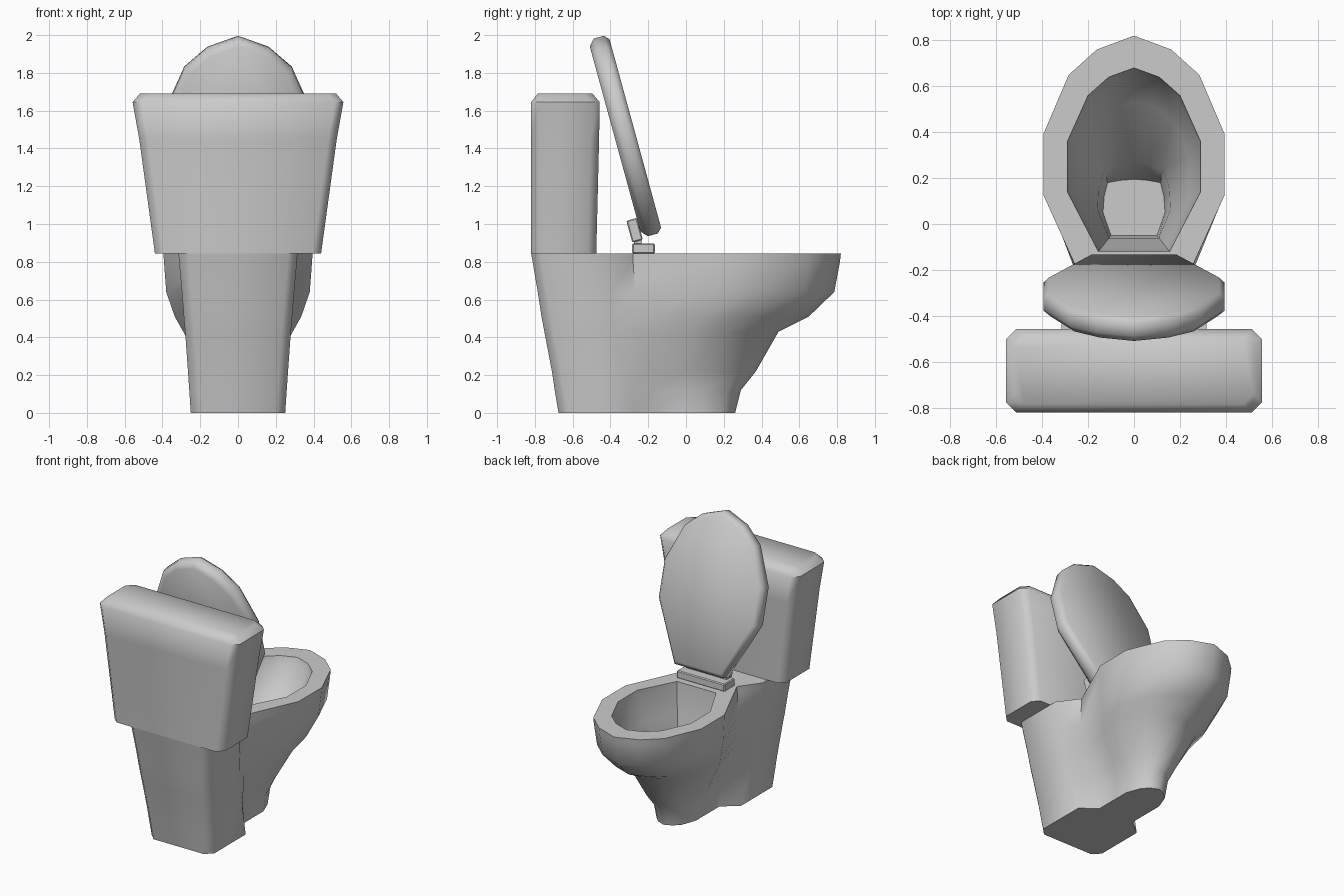
import bpy, bmesh, math
from mathutils import Matrix

if "Cube" in bpy.data.objects:
    bpy.data.objects.remove(bpy.data.objects["Cube"])


def finish(name, bm, angle=40):
    bmesh.ops.recalc_face_normals(bm, faces=bm.faces)
    me = bpy.data.meshes.new(name)
    bm.to_mesh(me)
    bm.free()
    ob = bpy.data.objects.new(name, me)
    bpy.context.collection.objects.link(ob)
    bpy.ops.object.select_all(action='DESELECT')
    ob.select_set(True)
    bpy.context.view_layer.objects.active = ob
    bpy.ops.object.shade_smooth_by_angle(angle=math.radians(angle))
    return ob


def mirrored(half):
    """Close a right-hand half outline across x = 0."""
    return half + [(-x, y) for x, y in reversed(half) if x > 1e-6]


def loft(name, rings, angle=40):
    bm = bmesh.new()
    loops = [[bm.verts.new(p) for p in r] for r in rings]
    n = len(loops[0])
    for a, b in zip(loops, loops[1:]):
        for i in range(n):
            j = (i + 1) % n
            bm.faces.new((a[i], a[j], b[j], b[i]))
    bm.faces.new(loops[0])
    bm.faces.new(loops[-1])
    return finish(name, bm, angle)


def at_z(half, z):
    return [(x, y, z) for x, y in mirrored(half)]


def box(name, centre, size, tilt=0, bevel=0.006):
    bm = bmesh.new()
    bmesh.ops.create_cube(bm, size=1, matrix=Matrix.Translation(centre)
                          @ Matrix.Rotation(tilt, 4, 'X')
                          @ Matrix.Diagonal((*size, 1)))
    bmesh.ops.bevel(bm, geom=bm.edges[:], offset=bevel, segments=1, affect='EDGES')
    return finish(name, bm, 30)


# egg-shaped front shared by bowl and lid: (width fraction, length fraction)
EGG = [(1, .37), (1, .61), (.72, .845), (.41, .945), (0, 1)]


def egg(hw, y0, y1):
    return [(hw * x, y0 + (y1 - y0) * t) for x, t in EGG]


# bowl and pedestal: z, column half width, back y, column front y,
# waist x, waist y, bowl half width, bowl front y
levels = [
    (0, .25, -.675, -.27, .14, -.18, .14, .26),
    (.12, .258, -.695, -.30, .145, -.18, .148, .29),
    (.22, .265, -.71, -.33, .17, -.20, .185, .37),
    (.43, .28, -.75, -.38, .22, -.24, .29, .49),
    (.51, .287, -.765, -.39, .23, -.25, .335, .65),
    (.64, .297, -.785, -.40, .23, -.27, .38, .785),
    (.80, .312, -.812, -.42, .213, -.28, .392, .815),
    (.845, .315, -.82, -.42, .21, -.28, .395, .82),
]
rings = [at_z([(hc - .05, yb), (hc, yb + .05), (hc, yc), (wx, wy)] + egg(hb, wy, yf), z)
         for z, hc, yb, yc, wx, wy, hb, yf in levels]

# inside of the bowl, blending from the rim opening to the drain floor
opening = [(.02, -.12), (.04, -.12), (.06, -.12), (.155, -.12), (.29, .14),
           (.29, .36), (.20, .56), (.11, .64), (0, .68)]
floor = [(.02, -.05), (.04, -.05), (.06, -.05), (.10, -.05), (.135, .05),
         (.13, .12), (.115, .18), (.06, .19), (0, .195)]
for z, k in [(.845, 0), (.80, .03), (.62, .3), (.45, .85), (.25, 1)]:
    rings.append(at_z([(a + (c - a) * k, b + (d - b) * k)
                       for (a, b), (c, d) in zip(opening, floor)], z))
loft("bowl_and_pedestal", rings, 50)

# tank: z, half width, back y, front y
tank = []
for z, hw, yb, yf in [(.845, .44, -.82, -.475), (1.45, .523, -.82, -.46),
                      (1.645, .558, -.82, -.457), (1.69, .52, -.785, -.495)]:
    c = .045
    tank.append(at_z([(hw - c, yb), (hw, yb + c), (hw, yf - c), (hw - c, yf)], z))
loft("tank", tank, 50)

# raised lid, leaning back against the tank
TILT = math.radians(15.3)
s, c = math.sin(TILT), math.cos(TILT)


def lid_ring(inset, depth):
    k = 1 - inset / .395
    half = [(.195 * k, inset)] + egg(.395 * k, inset, 1.085 - inset)
    return [(x, -.13 - s * u - c * depth, .955 + c * u - s * depth)
            for x, u in mirrored(half)]


loft("lid", [lid_ring(.025, -.005), lid_ring(0, .02), lid_ring(0, .075),
             lid_ring(.035, .106)], 50)

# hinge between bowl and lid
box("hinge_base", (0, -.225, .87), (.38, .12, .055))
box("hinge_flap", (0, -.272, .967), (.34, .058, .12), TILT)
bm = bmesh.new()
bmesh.ops.create_cone(bm, cap_ends=True, segments=10, radius1=.022, radius2=.022, depth=.32,
                      matrix=Matrix.Translation((0, -.255, .905))
                      @ Matrix.Rotation(math.pi / 2, 4, 'Y'))
finish("hinge_pin", bm)
